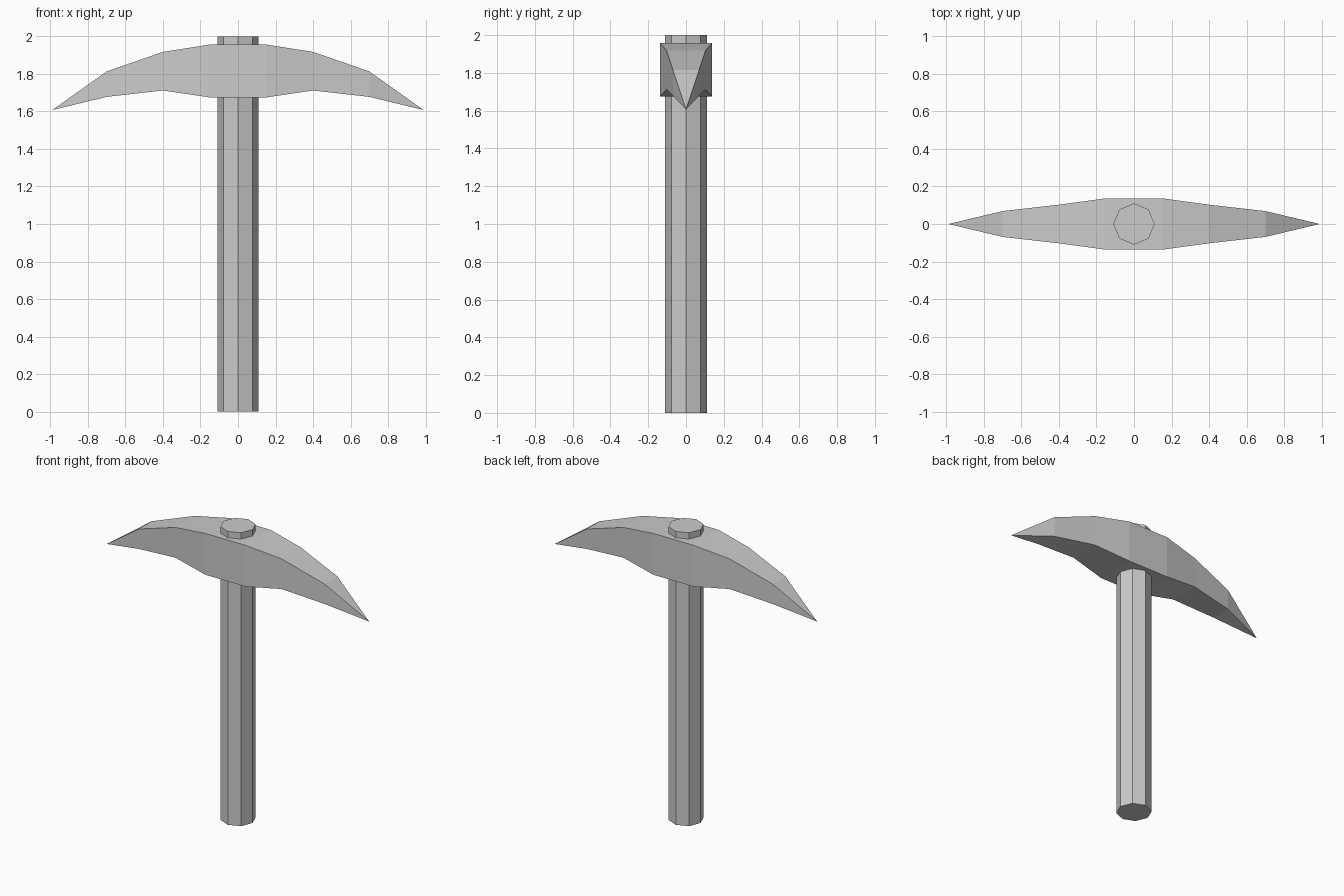
import bpy, bmesh
from math import pi

if "Cube" in bpy.data.objects:
    bpy.data.objects.remove(bpy.data.objects["Cube"])


def finish(bm, name):
    bmesh.ops.recalc_face_normals(bm, faces=bm.faces)
    mesh = bpy.data.meshes.new(name)
    bm.to_mesh(mesh)
    bm.free()
    obj = bpy.data.objects.new(name, mesh)
    bpy.context.collection.objects.link(obj)
    return obj


# Handle: eight-sided shaft with corners on the x and y axes
bpy.ops.mesh.primitive_cylinder_add(vertices=8, radius=0.11, depth=2.0, location=(0, 0, 1))
bpy.context.object.name = "handle"

# Pick head: rectangular sections (x, half width, bottom z, top z) tapering to a point
half = [(0.15, 0.137, 1.675, 1.957), (0.40, 0.103, 1.712, 1.918), (0.70, 0.069, 1.678, 1.814)]
sections = [(-x, w, b, t) for x, w, b, t in reversed(half)] + half

bm = bmesh.new()
rings = [[bm.verts.new((x, y, z)) for y, z in ((-w, b), (w, b), (w, t), (-w, t))]
         for x, w, b, t in sections]
for r, s in zip(rings, rings[1:]):
    for i in range(4):
        j = (i + 1) % 4
        bm.faces.new((r[i], r[j], s[j], s[i]))
# Pointed tips
for ring, x in ((rings[0], -0.99), (rings[-1], 0.99)):
    tip = bm.verts.new((x, 0, 1.608))
    for i in range(4):
        bm.faces.new((ring[i], ring[(i + 1) % 4], tip))
finish(bm, "pick_head")
